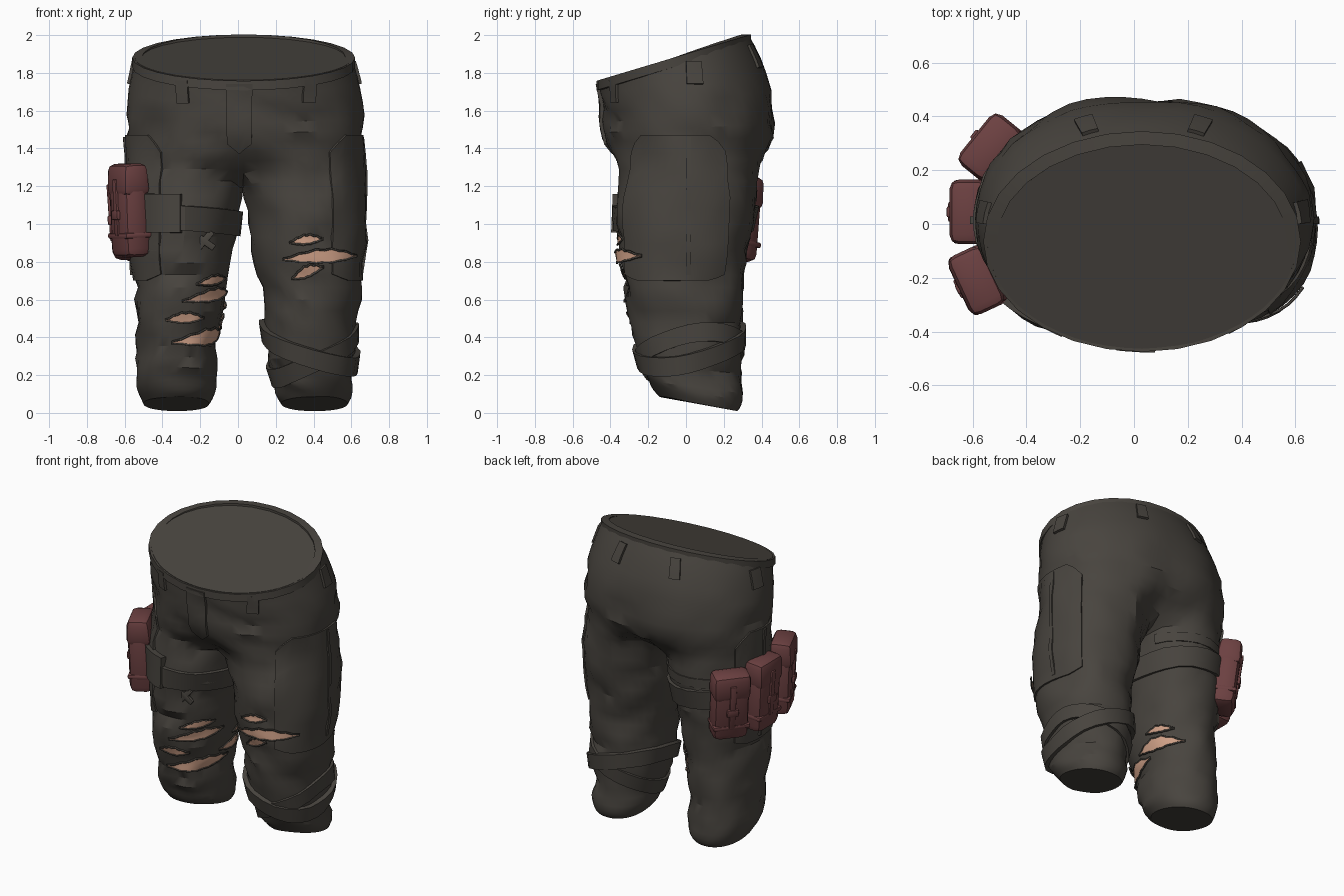
import bpy, bmesh, math
from mathutils import Vector, Matrix, noise
from mathutils.bvhtree import BVHTree

if "Cube" in bpy.data.objects:
    bpy.data.objects.remove(bpy.data.objects["Cube"], do_unlink=True)


def material(name, rgb):
    mat = bpy.data.materials.new(name)
    mat.use_nodes = True
    mat.diffuse_color = (*rgb, 1)
    shader = next(n for n in mat.node_tree.nodes if n.type == 'BSDF_PRINCIPLED')
    shader.inputs["Base Color"].default_value = (*rgb, 1)
    shader.inputs["Roughness"].default_value = 0.9
    return mat


cloth = material("charcoal cloth", (.065, .058, .049))
leather = material("dark red leather", (.15, .052, .053))
skin = material("skin", (.62, .35, .24))


def add_object(name, data, mat):
    obj = bpy.data.objects.new(name, data)
    bpy.context.scene.collection.objects.link(obj)
    data.materials.append(mat)
    return obj


def bake(obj):
    """Apply every modifier."""
    bpy.context.view_layer.update()
    graph = bpy.context.evaluated_depsgraph_get()
    obj.data = bpy.data.meshes.new_from_object(obj.evaluated_get(graph))
    obj.modifiers.clear()


def shade(obj, angle=32):
    bpy.ops.object.select_all(action='DESELECT')
    obj.select_set(True)
    bpy.context.view_layer.objects.active = obj
    bpy.ops.object.shade_smooth_by_angle(angle=math.radians(angle))


def to_mesh(name, bm):
    mesh = bpy.data.meshes.new(name)
    bm.to_mesh(mesh)
    bm.free()
    return mesh


def soft(value, power=.93):
    return math.copysign(abs(value) ** power, value)


# Trouser sections: height, right x, left x, front y, back y, tilt
HIPS = [(1.885, -.55, .61, -.465, .335, .3), (1.78, -.57, .635, -.455, .4, .25),
        (1.64, -.59, .67, -.44, .475, .12), (1.5, -.59, .665, -.43, .485, .05),
        (1.39, -.585, .655, -.425, .465, 0), (1.3, -.575, .66, -.385, .42, 0)]
# Leg sections: height, left inner, left outer, right inner, right outer, front y, back y, tilt
LEGS = [(1.15, .04, .67, .01, -.565, -.37, .375, 0), (1, .05, .668, .0, -.555, -.365, .35, 0),
        (.86, .07, .66, -.035, -.55, -.345, .32, 0), (.73, .11, .655, -.065, -.545, -.335, .305, 0),
        (.6, .14, .65, -.075, -.545, -.32, .295, 0), (.48, .14, .63, -.1, -.54, -.29, .295, 0),
        (.35, .15, .62, -.12, -.53, -.26, .29, 0), (.22, .18, .61, -.115, -.54, -.23, .285, -.05),
        (.13, .19, .61, -.115, -.54, -.21, .305, -.15), (.08, .205, .6, -.13, -.52, -.175, .295, -.2),
        (.05, .225, .585, -.15, -.505, -.14, .275, -.19)]
ARC, STEP = 15, math.radians(20)


def hip_point(row, side, i, grow=0.0):
    z, x0, x1, front, back, tilt = row
    u = math.pi * (i / (ARC - 1) - .5)
    half = (x1 - .03 if side > 0 else .03 - x0) + grow
    x = .03 + side * half * math.cos(u)
    y = (front + back) / 2 + ((back - front) / 2 + grow) * math.sin(u)
    return Vector((x, y, z + tilt * (y + .05)))


def build_trousers():
    bm = bmesh.new()
    rings = []
    for row in HIPS:
        left = [bm.verts.new(hip_point(row, 1, i)) for i in range(ARC)]
        right = [bm.verts.new(hip_point(row, -1, i)) for i in range(1, ARC - 1)]
        rings.append({1: left, -1: [left[0]] + right + [left[-1]]})
    # Seat seam, and the crotch seam pulled inwards
    for ring in rings[2:4]:
        ring[1][-1].co.y *= .96
    for ring, pull in zip(rings[-2:], (.94, .62)):
        for side in (1, -1):
            for i in (1, ARC - 2):
                ring[side][i].co.y *= (1 + pull) / 2
        for i in (0, ARC - 1):
            ring[1][i].co.y *= pull
    crotch = [bm.verts.new((.025, y, 1.245)) for y in (.13, 0, -.13)]
    for side in (1, -1):
        for upper, lower in zip(rings, rings[1:]):
            a, b = upper[side], lower[side]
            for i in range(ARC - 1):
                bm.faces.new((a[i], b[i], b[i + 1], a[i + 1]))
        loop = rings[-1][side] + crotch
        for z, li, lo, ri, ro, front, back, tilt in LEGS:
            inner, outer = (li, lo) if side > 0 else (ri, ro)
            new = []
            for i in range(len(loop)):
                t = STEP * (i - 7)
                x = (inner + outer) / 2 + (outer - inner) / 2 * soft(math.cos(t))
                y = (front + back) / 2 + (back - front) / 2 * soft(math.sin(t))
                new.append(bm.verts.new((x, y, z + tilt * (y - .06))))
            for i in range(len(loop)):
                j = (i + 1) % len(loop)
                bm.faces.new((loop[i], new[i], new[j], loop[j]))
            loop = new
    bmesh.ops.recalc_face_normals(bm, faces=bm.faces)
    obj = add_object("trousers", to_mesh("trousers", bm), cloth)
    obj.modifiers.new("smooth", 'SUBSURF').levels = 1
    bake(obj)
    # Creased cloth folds, fading out at the waist
    bm = bmesh.new()
    bm.from_mesh(obj.data)
    bm.normal_update()
    for v in bm.verts:
        p = v.co
        fade = max(0, min(1, (1.8 - p.z) * 4)) * min(1, p.z * 4)
        fold = noise.noise(Vector((p.x * 3.5, p.y * 3, p.z * 7 + p.x * 2)))
        v.co = p + v.normal * fade * (.017 - .055 * abs(fold))
    tree = BVHTree.FromBMesh(bm)
    bmesh.ops.holes_fill(bm, edges=[e for e in bm.edges if e.is_boundary], sides=0)
    bmesh.ops.recalc_face_normals(bm, faces=bm.faces)
    bm.to_mesh(obj.data)
    bm.free()
    shade(obj, 26)
    return tree


surface = build_trousers()


def cos(t):
    return math.cos(math.radians(t))


def sin(t):
    return math.sin(math.radians(t))


def fan(start, end, count):
    return [start + (end - start) * i / count for i in range(count + 1)]


def cast(centre, t, z, lift):
    """Point on the trousers seen from an inner centre at angle t, lifted off the cloth."""
    d = Vector((cos(t), sin(t), 0))
    hit = None
    for k in range(10):
        hit = hit or surface.ray_cast(Vector((*centre, z - .02 * k)), d)[0]
    return Vector((hit.x, hit.y, z)) + d * lift


def sheet(cols, closed=False):
    """Grid of faces through columns of points."""
    bm = bmesh.new()
    cols = [[bm.verts.new(p) for p in col] for col in cols]
    for a, b in list(zip(cols, cols[1:])) + ([(cols[-1], cols[0])] if closed else []):
        for r in range(len(a) - 1):
            bm.faces.new((a[r], b[r], b[r + 1], a[r + 1]))
    return bm


def slab(name, cols, thick, closed=False):
    """Cloth sheet thickened inwards."""
    obj = add_object(name, to_mesh(name, sheet(cols, closed)), cloth)
    solid = obj.modifiers.new("thickness", 'SOLIDIFY')
    solid.thickness, solid.offset = thick, -1
    bake(obj)
    shade(obj)


def wrap(name, centre, angles, span, thick, rows=1, closed=False):
    """Cloth strip laid around the trousers; span(angle) gives its low and high edge."""
    cols = [[cast(centre, t, z, thick) for z in fan(*span(t), rows)] for t in angles]
    slab(name, cols, thick + .02, closed)


# Waistband and belt loops
edges = []
for drop in (.05, 0):
    row = (HIPS[0][0] - drop,) + HIPS[0][1:]
    edges.append([hip_point(row, 1, i, .01) for i in range(ARC)]
                 + [hip_point(row, -1, i, .01) for i in range(ARC - 2, 0, -1)])
slab("waistband", list(zip(*edges)), .05, True)
for t in (-133, -44, 9, 63, 116, 171):
    top = 1.88 + .3 * (.395 * sin(t) - .015)
    wrap("belt_loop", (.03, -.05), fan(t - 4, t + 4, 2), lambda t: (top - .15, top - .03), .016, 3)

# Fly placket with a pointed end
wrap("fly", (.01, 0), fan(-99, -82, 4), lambda t: (1.37 + .006 * abs(t + 90.5), 1.74), .018, 6)

# Cargo pockets with a centre pleat, mirrored on both thighs
for name, centre, turn in (("left", (.37, 0), lambda t: t), ("right", (-.29, 0), lambda t: 180 - t)):
    def pocket_span(t):
        edge = max(0, abs(turn(t) + 12) - 40) / 14
        return .7 + .03 * edge, 1.47 - .08 * edge
    wrap(name + "_pocket", centre, sorted(turn(t) for t in fan(-68, 43, 12)), pocket_span, .012, 8)
    wrap(name + "_pocket_pleat", centre, sorted(turn(t) for t in fan(0, 5, 1)),
         lambda t: (.73, 1.46), .018, 8)

# Crossed calf wraps
calf = (.39, .02)
ring = fan(0, 345, 23)
for name, mid, a, b, thick in (("lower_wrap", .305, .115, .05, .018), ("upper_wrap", .345, -.085, .06, .03)):
    wrap(name, calf, ring, lambda t: (mid - .05 + a * cos(t) + b * sin(t),
                                      mid + .05 + a * cos(t) + b * sin(t)), thick, 1, True)

# Thigh strap, its keeper and the second strap behind
thigh = (-.28, 0)
wrap("thigh_strap", thigh, ring, lambda t: (.965 - .03 * cos(t), 1.095 - .03 * cos(t)), .022, 1, True)
wrap("strap_keeper", thigh, fan(232, 266, 4), lambda t: (.955, 1.16), .04)
wrap("rear_strap", thigh, fan(35, 150, 8), lambda t: (1.12, 1.18), .01)


# Torn slits: leaf-shaped skin plates with a raised cloth edge
def rip(centre, t0, z0, t1, z1, height, lift=.009, count=10, rows=4):
    cols = []
    for i, t in enumerate(fan(t0, t1, count)):
        f = i / count
        tall = height * math.sin(math.pi * min(.96, max(.04, f))) * (1 + .1 * (-1) ** i)
        base = z0 + (z1 - z0) * f - tall * .35
        cols.append([cast(centre, t, z, lift) for z in fan(base, base + tall, rows)])
    outline = [c[0] for c in cols] + [c[-1] for c in reversed(cols)]
    shade(add_object("skin_in_rip", to_mesh("skin_in_rip", sheet(cols)), skin))
    curve = bpy.data.curves.new("rip_edge", 'CURVE')
    curve.dimensions, curve.bevel_depth, curve.bevel_resolution = '3D', .006, 0
    line = curve.splines.new('POLY')
    line.points.add(len(outline) - 1)
    line.use_cyclic_u = True
    for point, co in zip(line.points, outline):
        point.co = (*co, 1)
    add_object("rip_edge", curve, cloth)


shin, knee = (-.32, 0), (.39, 0)
for slit in ((-72, .68, -30, .71, .05), (-85, .59, -15, .64, .065), (-102, .49, -62, .5, .055),
             (-96, .37, 8, .41, .085), (-15, .47, 64, .47, .08), (8, .565, 50, .56, .045)):
    rip(shin, *slit)
for slit in ((-108, .9, -80, .92, .05), (-114, .81, -45, .83, .07, .022), (-108, .71, -80, .77, .06)):
    rip(knee, *slit)


def box(name, size, loc, frame, mat, bevel, taper=1.0):
    bm = bmesh.new()
    bmesh.ops.create_cube(bm, size=1)
    for v in bm.verts:
        if v.co.z > 0:
            v.co.x *= taper
        v.co = frame @ (Vector(a * b for a, b in zip(v.co, size)) + Vector(loc))
    obj = add_object(name, to_mesh(name, bm), mat)
    mod = obj.modifiers.new("bevel", 'BEVEL')
    mod.width, mod.segments = bevel, 2
    bake(obj)
    shade(obj)


# Crossed cloth patch above the right knee
for angle in (35, -50):
    frame = Matrix.Translation(cast(thigh, -72, .91, .004)) @ Matrix.Rotation(math.radians(angle), 4, 'Y')
    box("stitched_patch", (.13, .02, .035), (0, 0, 0), frame, cloth, .004)

# Three thigh pouches with lid, strap and buckle
for x, y, z, facing, lean, tall in ((-.515, .27, 1.025, 141, 8, .45), (-.6, .045, 1.045, 180, 4, .47),
                                    (-.575, -.205, 1.07, 205, 3, .49)):
    frame = (Matrix.Translation((x, y, z)) @ Matrix.Rotation(math.radians(facing), 4, 'Z')
             @ Matrix.Rotation(math.radians(lean), 4, 'Y'))
    box("pouch", (.155, .23, tall), (0, 0, 0), frame, leather, .045, .9)
    box("pouch_lid", (.163, .24, .17), (0, 0, tall / 2 - .08), frame, leather, .035, .85)
    box("pouch_base_band", (.16, .236, .03), (0, 0, -.13), frame, leather, .01)
    box("pouch_strap", (.02, .04, .3), (.075, 0, .02), frame, leather, .006)
    box("pouch_buckle", (.025, .075, .05), (.079, 0, -.02), frame, leather, .008)
